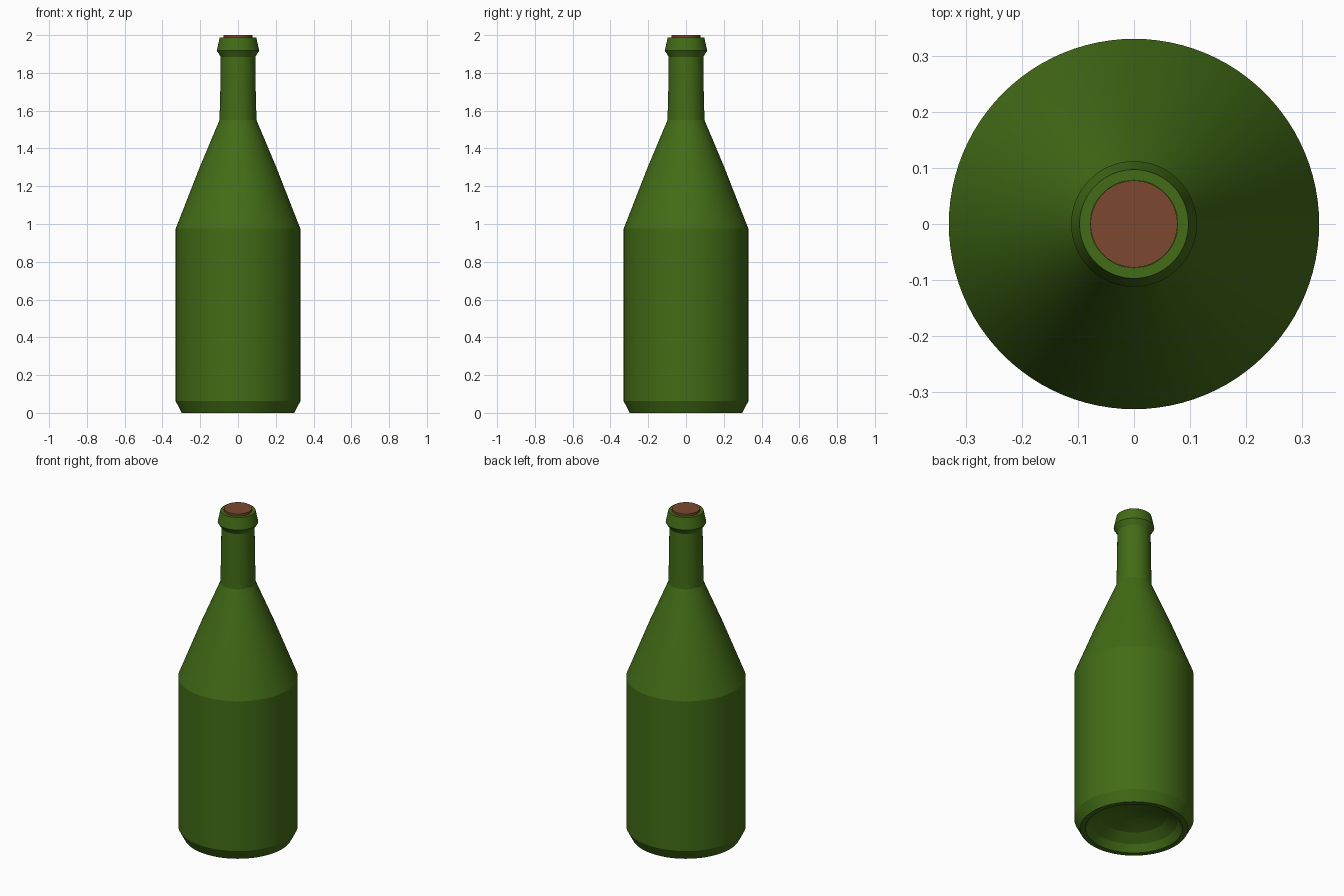
import bpy, bmesh, math

if "Cube" in bpy.data.objects:
    bpy.data.objects.remove(bpy.data.objects["Cube"])

SEGMENTS = 96


def material(name, color):
    mat = bpy.data.materials.new(name)
    mat.diffuse_color = color
    mat.use_nodes = True
    mat.node_tree.nodes["Principled BSDF"].inputs["Base Color"].default_value = mat.diffuse_color
    return mat


def lathe(name, profile, mat):
    """Spin a list of (radius, z) points about the z axis."""
    bm = bmesh.new()
    verts = [bm.verts.new((r, 0, z)) for r, z in profile]
    edges = [bm.edges.new(pair) for pair in zip(verts, verts[1:])]
    bmesh.ops.spin(bm, geom=verts + edges, cent=(0, 0, 0), axis=(0, 0, 1),
                   angle=math.tau, steps=SEGMENTS)
    bmesh.ops.remove_doubles(bm, verts=bm.verts, dist=1e-5)
    bmesh.ops.recalc_face_normals(bm, faces=bm.faces)
    mesh = bpy.data.meshes.new(name)
    bm.to_mesh(mesh)
    bm.free()
    mesh.materials.append(mat)
    obj = bpy.data.objects.new(name, mesh)
    bpy.context.collection.objects.link(obj)
    bpy.ops.object.select_all(action='DESELECT')
    obj.select_set(True)
    bpy.context.view_layer.objects.active = obj
    bpy.ops.object.shade_smooth_by_angle(angle=math.radians(15))
    return obj


green = material("green_glass", (0.055, 0.15, 0.008, 1))
brown = material("cork", (0.20, 0.065, 0.03, 1))

# Glass body: hollow underside, chamfered foot, shoulder, neck, lip, mouth
lathe("bottle", [
    (0, 0.12), (0.09, 0.11), (0.18, 0.08), (0.24, 0.04), (0.268, 0),
    (0.298, 0), (0.33, 0.062), (0.33, 0.975),
    (0.203, 1.30), (0.098, 1.55),
    (0.094, 1.70), (0.092, 1.885),
    (0.112, 1.918), (0.097, 1.987),
    (0.078, 1.987), (0.078, 1.75), (0, 1.75),
], green)

# Stopper sitting slightly proud of the mouth
lathe("stopper", [(0, 1.76), (0.0775, 1.76), (0.0775, 2.0), (0, 2.0)], brown)
